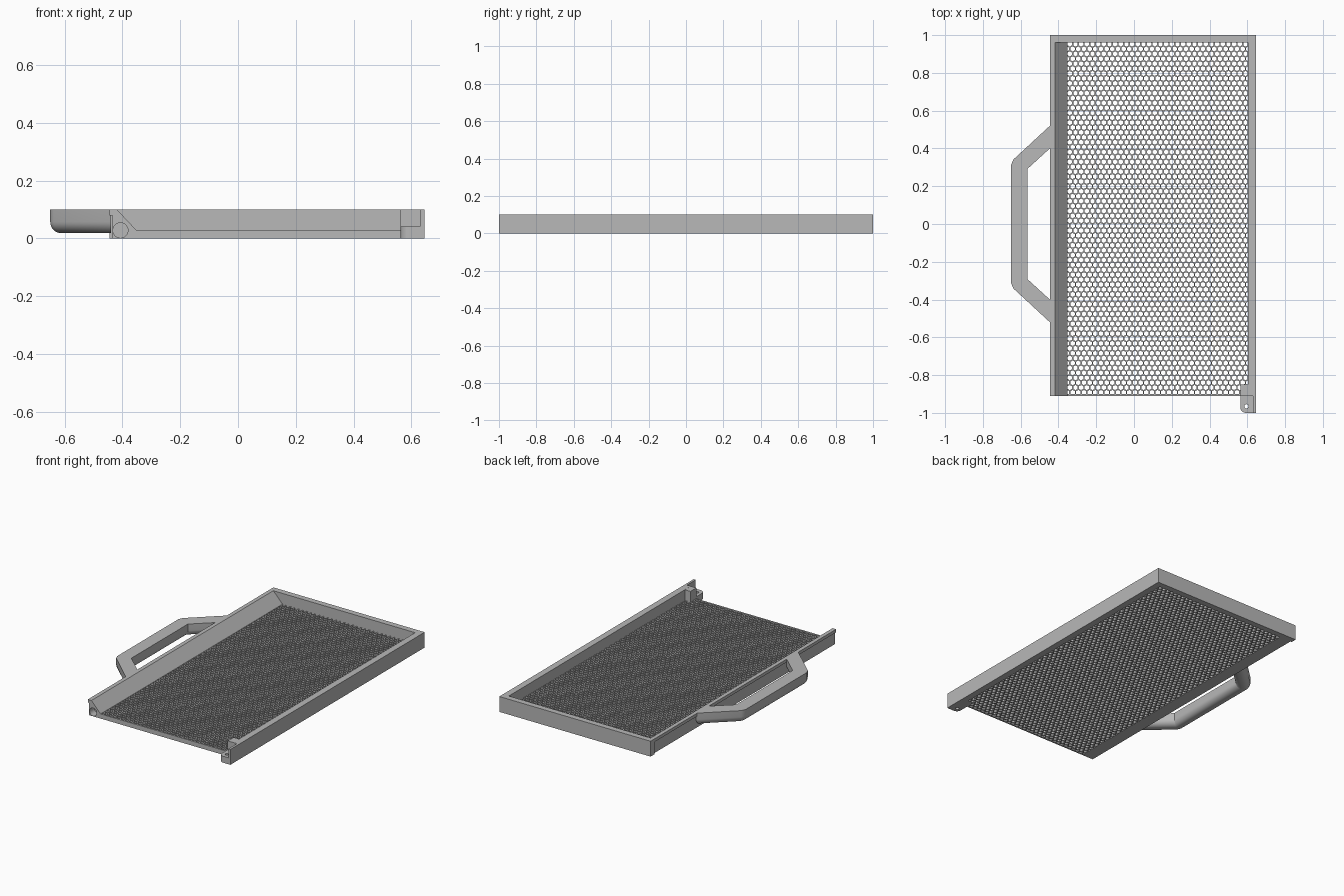
import bpy, bmesh, math

cube = bpy.data.objects.get("Cube")
if cube:
    bpy.data.objects.remove(cube, do_unlink=True)

grey = bpy.data.materials.new("plain_grey")
grey.use_nodes = True
COLOUR = (0.48, 0.48, 0.48, 1)
grey.diffuse_color = COLOUR
grey.node_tree.nodes["Principled BSDF"].inputs["Base Color"].default_value = COLOUR


def finish(name, bm, smooth=False, fix_normals=True):
    if fix_normals:
        bmesh.ops.recalc_face_normals(bm, faces=bm.faces)
    mesh = bpy.data.meshes.new(name)
    bm.to_mesh(mesh)
    bm.free()
    mesh.materials.append(grey)
    obj = bpy.data.objects.new(name, mesh)
    bpy.context.collection.objects.link(obj)
    if smooth:
        bpy.ops.object.select_all(action="DESELECT")
        obj.select_set(True)
        bpy.context.view_layer.objects.active = obj
        bpy.ops.object.shade_smooth_by_angle(angle=math.radians(35))
    return obj


def prism(name, points, offset):
    """Extrude a closed 3D outline along an offset."""
    bm = bmesh.new()
    face = bm.faces.new([bm.verts.new(p) for p in points])
    extruded = bmesh.ops.extrude_face_region(bm, geom=[face])["geom"]
    bmesh.ops.translate(bm, vec=offset,
                        verts=[g for g in extruded if isinstance(g, bmesh.types.BMVert)])
    return finish(name, bm)


def box(name, x0, x1, y0, y1, z0, z1):
    outline = [(x0, y0, z0), (x1, y0, z0), (x1, y1, z0), (x0, y1, z0)]
    return prism(name, outline, (0, 0, z1 - z0))


def drill(obj, outline, offset):
    """Cut a prism out of a part."""
    cutter = prism("cutter", outline, offset)
    cutter.hide_render = True
    mod = obj.modifiers.new("hole", "BOOLEAN")
    mod.operation, mod.solver, mod.object = "DIFFERENCE", "EXACT", cutter
    bpy.context.view_layer.objects.active = obj
    bpy.ops.object.modifier_apply(modifier=mod.name)
    bpy.data.objects.remove(cutter, do_unlink=True)


def circle(radius, count):
    return [(radius * math.cos(math.tau * i / count),
             radius * math.sin(math.tau * i / count)) for i in range(count)]


# Tray dimensions
LEFT, RIGHT, FRONT, BACK, TOP = -0.445, 0.645, -0.91, 1.0, 0.1
FLOOR, INNER_RIGHT, INNER_BACK, RAMP_FOOT = 0.03, 0.603, 0.962, -0.353

# Walls
box("back_wall", LEFT, RIGHT, INNER_BACK, BACK, 0, TOP)
box("right_wall", INNER_RIGHT, RIGHT, FRONT, INNER_BACK, 0, TOP)
box("right_wall_tip", 0.63, RIGHT, -BACK, FRONT, 0, TOP)
box("front_edge", RAMP_FOOT, INNER_RIGHT, FRONT, -0.9, 0, FLOOR)

# Sloped left wall with a lip and a round socket in its front end
profile = [(-0.435, 0), (RAMP_FOOT, 0), (RAMP_FOOT, FLOOR), (-0.419, TOP),
           (LEFT, TOP), (LEFT, 0.08), (-0.435, 0.08)]
left_wall = prism("left_wall", [(x, FRONT, z) for x, z in profile],
                  (0, INNER_BACK - FRONT, 0))
drill(left_wall, [(-0.407 + x, FRONT - 0.02, 0.028 + z) for x, z in circle(0.026, 32)],
      (0, 0.07, 0))

# Perforated floor of hexagonal cells, its edges buried in the walls
PITCH = 0.03
ROW = PITCH * math.sqrt(3) / 2
bm = bmesh.new()


def hexagon(cx, cy, radius, z):
    return [bm.verts.new((cx - y, cy + x, z)) for x, y in circle(radius, 6)]


for row in range(73):
    for col in range(33):
        cx = -0.355 + PITCH * (col + row % 2 / 2)
        cy = -0.892 + ROW * row
        outer_low, outer_top = (hexagon(cx, cy, PITCH / math.sqrt(3), z) for z in (0, FLOOR))
        inner_low, inner_top = (hexagon(cx, cy, 0.0133, z) for z in (0, FLOOR))
        for i in range(6):
            j = (i + 1) % 6
            bm.faces.new((outer_top[i], outer_top[j], inner_top[j], inner_top[i]))
            bm.faces.new((outer_low[j], outer_low[i], inner_low[i], inner_low[j]))
            bm.faces.new((inner_low[j], inner_low[i], inner_top[i], inner_top[j]))
finish("perforated_floor", bm, fix_normals=False)

# Corner latch: inner block and a drilled tab with a rounded corner
box("latch_block", 0.563, INNER_RIGHT + 0.027, FRONT, -0.85, 0, TOP - 0.0005)
corner = [(0.593 - 0.03 * math.cos(a), -0.97 - 0.03 * math.sin(a))
          for a in (math.pi / 2 * i / 8 for i in range(9))]
tab_outline = [(0.63, FRONT), (0.563, FRONT)] + corner + [(0.63, -BACK)]
tab = prism("latch_tab", [(x, y, 0) for x, y in tab_outline], (0, 0, 0.042))
drill(tab, [(0.595 + x, -0.965 + y, -0.05) for x, y in circle(0.011, 20)], (0, 0, 0.2))

# Handle: section with a rounded underside swept through mitred stations
half = [((-0.44, -0.525), (-0.44, -0.405)),
        ((-0.638, -0.342), (-0.565, -0.291)),
        ((-0.65, -0.315), (-0.565, -0.288))]
stations = half + [tuple((x, -y) for x, y in pair) for pair in reversed(half)]
section = [(0, TOP)]
for centre, start in ((0.45, math.pi), (0.55, math.pi * 1.5)):
    for i in range(9):
        a = start + math.pi / 2 * i / 8
        section.append((centre + 0.45 * math.cos(a), 0.058 + 0.04 * math.sin(a)))
section.append((1, TOP))
bm = bmesh.new()
rings = [[bm.verts.new((o[0] + (n[0] - o[0]) * t, o[1] + (n[1] - o[1]) * t, z))
          for t, z in section] for o, n in stations]
for a, b in zip(rings, rings[1:]):
    for i in range(len(section)):
        j = (i + 1) % len(section)
        bm.faces.new((a[i], a[j], b[j], b[i]))
bm.faces.new(rings[0])
bm.faces.new(rings[-1])
finish("handle", bm, smooth=True)
